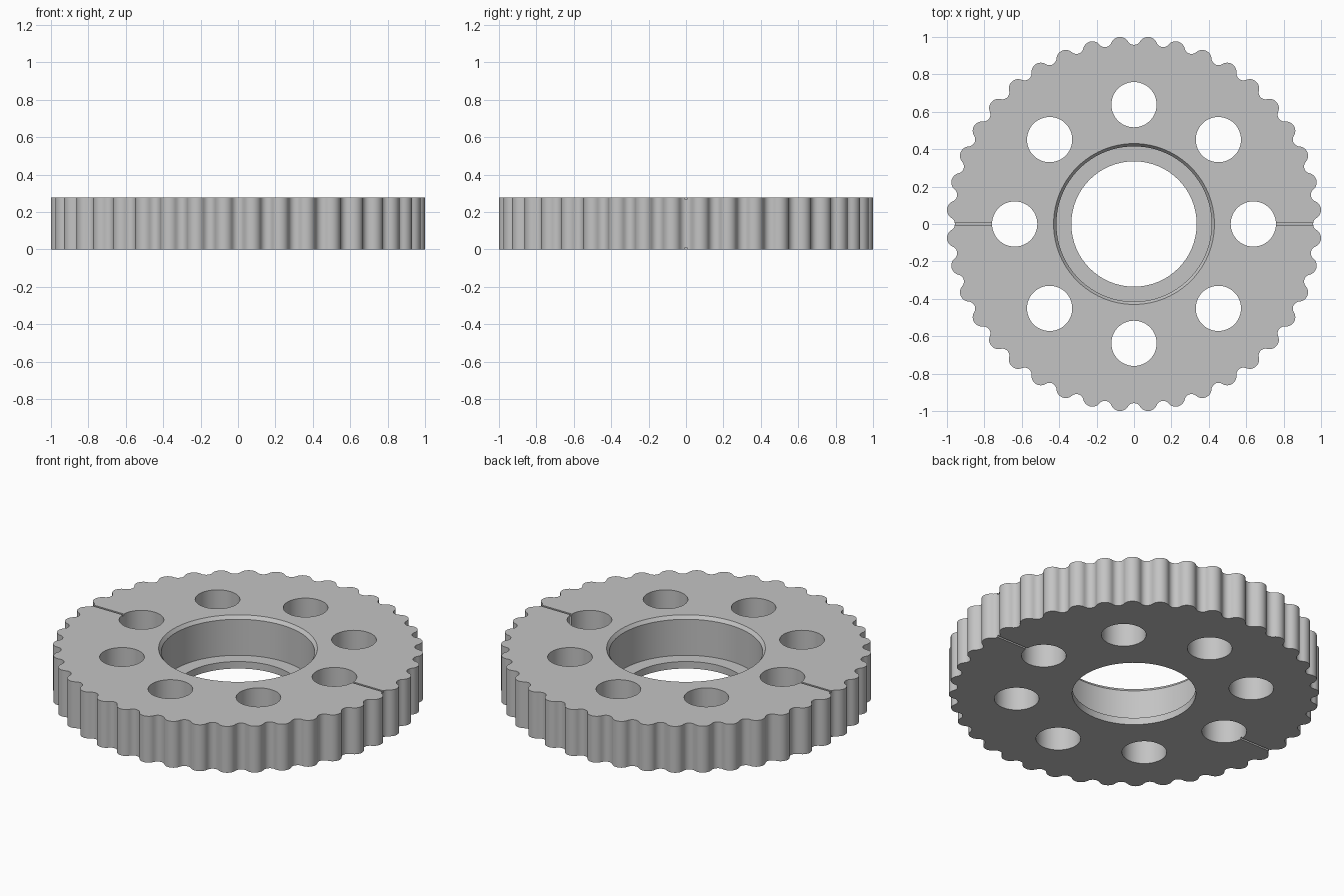
import bpy, bmesh, math
from mathutils import Matrix, Vector

if "Cube" in bpy.data.objects:
    bpy.data.objects.remove(bpy.data.objects["Cube"])

H = 0.277          # thickness
TEETH = 40
PITCH = 2 * math.pi / TEETH

grey = bpy.data.materials.new("light_grey")
grey.diffuse_color = (0.55, 0.55, 0.55, 1)
grey.use_nodes = True
grey.node_tree.nodes["Principled BSDF"].inputs["Base Color"].default_value = grey.diffuse_color


def make_object(name, bm):
    bmesh.ops.recalc_face_normals(bm, faces=bm.faces)
    mesh = bpy.data.meshes.new(name)
    bm.to_mesh(mesh)
    bm.free()
    mesh.materials.append(grey)
    obj = bpy.data.objects.new(name, mesh)
    bpy.context.collection.objects.link(obj)
    return obj


def ring_stack(bm, rings, segments):
    """Closed solid of revolution from (radius, z) rings, capped at both ends."""
    loops = []
    for r, z in rings:
        loops.append([bm.verts.new((r * math.cos(a), r * math.sin(a), z))
                      for a in (2 * math.pi * i / segments for i in range(segments))])
    for low, high in zip(loops, loops[1:]):
        for i in range(segments):
            j = (i + 1) % segments
            bm.faces.new((low[i], low[j], high[j], high[i]))
    bm.faces.new(loops[0][::-1])
    bm.faces.new(loops[-1])


def rim_outline():
    """Rounded lobes joined by tangent concave arcs, valleys on the axes."""
    lobe_c, lobe_r, valley_c, valley_r = 0.953, 0.05, 0.9945, 0.037
    half = PITCH / 2
    lobe = Vector((lobe_c * math.cos(half), lobe_c * math.sin(half)))
    valley = Vector((valley_c, 0))
    d = lobe - valley
    to_lobe = math.atan2(d.y, d.x)            # contact direction seen from valley
    valley_r = d.length - lobe_r
    points = []
    for k in range(TEETH):
        turn = Matrix.Rotation(k * PITCH, 2)
        # concave arc, swept across the valley
        start, end = 2 * math.pi - to_lobe, to_lobe
        for i in range(8):
            a = start + (end - start) * i / 8
            points.append(turn @ (valley + valley_r * Vector((math.cos(a), math.sin(a)))))
        # convex arc over the lobe
        first = to_lobe - math.pi
        last = 2 * half - first
        for i in range(12):
            a = first + (last - first) * i / 12
            points.append(turn @ (lobe + lobe_r * Vector((math.cos(a), math.sin(a)))))
    return points


# Toothed disc
bm = bmesh.new()
base = bm.faces.new([bm.verts.new((p.x, p.y, 0)) for p in rim_outline()])
top = bmesh.ops.extrude_face_region(bm, geom=[base])["geom"]
bmesh.ops.translate(bm, vec=(0, 0, H),
                    verts=[v for v in top if isinstance(v, bmesh.types.BMVert)])
gear = make_object("toothed_disc", bm)

cutters = []

# Stepped bore: narrow lip below, wide recess with a chamfered mouth above
bm = bmesh.new()
ring_stack(bm, [(0.335, -0.1), (0.335, 0.042), (0.415, 0.042), (0.415, H - 0.02),
                (0.43, H), (0.43, H + 0.1)], 96)
cutters.append(make_object("bore_cutter", bm))

# Eight round holes
bm = bmesh.new()
for k in range(8):
    a = k * math.pi / 4
    bmesh.ops.create_cone(bm, cap_ends=True, segments=48, radius1=0.121, radius2=0.121,
                          depth=1, matrix=Matrix.Translation(
                              (0.638 * math.cos(a), 0.638 * math.sin(a), H / 2)))
cutters.append(make_object("hole_cutter", bm))

# Thin index grooves on both faces, from the side holes out to the rim
bm = bmesh.new()
for side in (-1, 1):
    for z in (0, H):
        bmesh.ops.create_cube(bm, size=1, matrix=Matrix.Translation((side * 0.85, 0, z))
                              @ Matrix.Diagonal((0.3, 0.012, 0.02, 1)))
cutters.append(make_object("groove_cutter", bm))

bpy.context.view_layer.objects.active = gear
gear.select_set(True)
for cutter in cutters:
    mod = gear.modifiers.new(cutter.name, 'BOOLEAN')
    mod.operation = 'DIFFERENCE'
    mod.solver = 'EXACT'
    mod.object = cutter
    bpy.ops.object.modifier_apply(modifier=mod.name)
    bpy.data.objects.remove(cutter)

bpy.ops.object.shade_smooth_by_angle(angle=math.radians(30))
